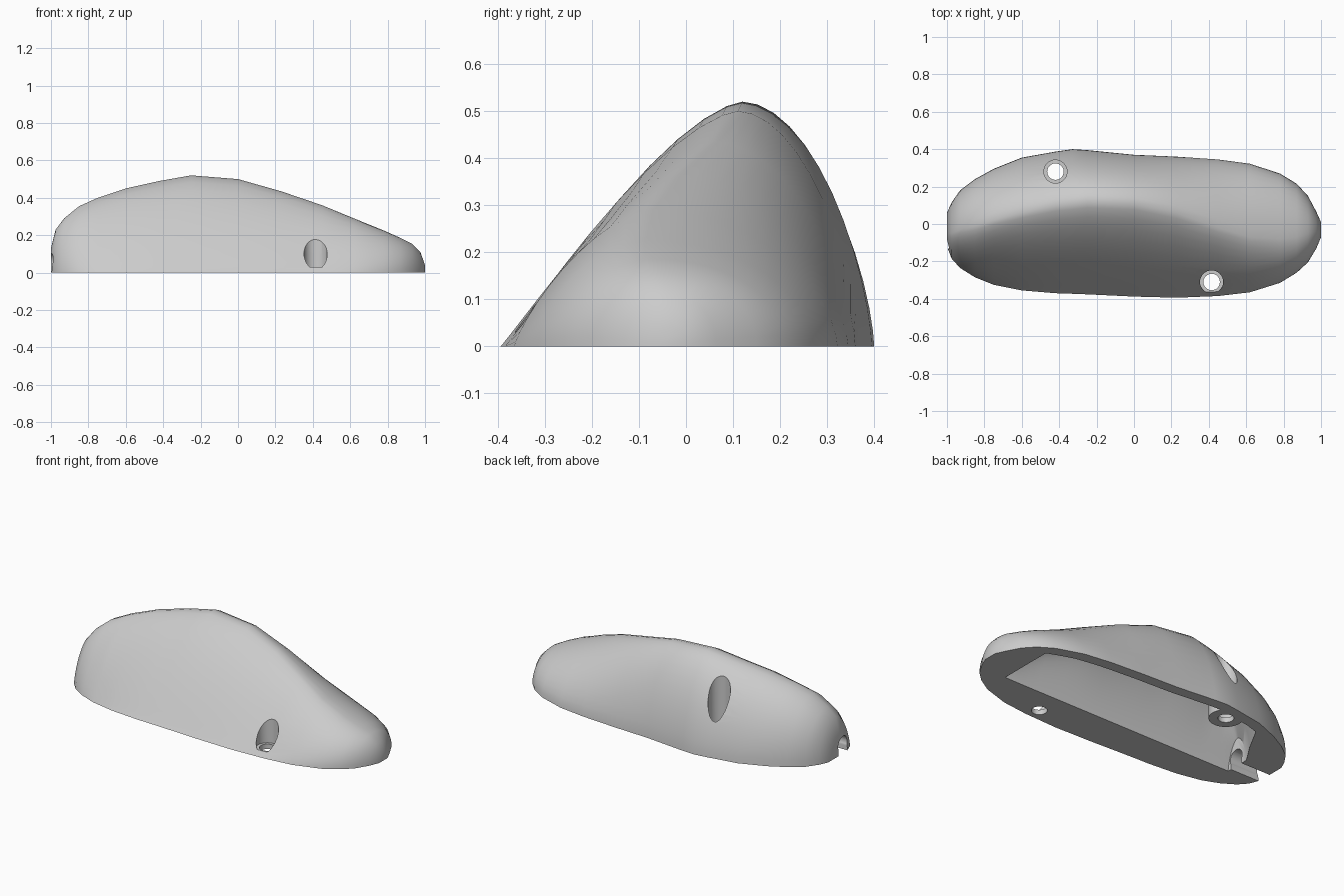
import bpy, bmesh, math
from mathutils import Matrix, Vector

old = bpy.data.objects.get("Cube")
if old:
    bpy.data.objects.remove(old, do_unlink=True)

grey = bpy.data.materials.new("light_grey")
grey.use_nodes = True
grey.diffuse_color = (0.6, 0.6, 0.6, 1)
grey.node_tree.nodes["Principled BSDF"].inputs["Base Color"].default_value = (0.6, 0.6, 0.6, 1)

# Stations along the length: x, front edge, back edge, ridge y, height
STATIONS = [
    (-1, -.12, .06, -.05, .13), (-.975, -.185, .115, -.05, .23),
    (-.93, -.235, .18, -.03, .29), (-.85, -.285, .24, -.01, .355),
    (-.75, -.325, .295, .02, .4), (-.6, -.355, .355, .06, .45),
    (-.42, -.37, .387, .1, .49), (-.33, -.373, .4, .11, .506),
    (-.25, -.376, .395, .12, .52),
    (0, -.388, .37, .11, .5), (.23, -.394, .36, .06, .435),
    (.45, -.385, .345, -.02, .36), (.62, -.365, .322, -.07, .29),
    (.78, -.315, .27, -.08, .225), (.87, -.26, .215, -.07, .185),
    (.93, -.205, .15, -.05, .155), (.975, -.13, .065, -.04, .11),
    (1, -.07, .01, -.03, .04),
]


def at(x):
    """Interpolated station values at x."""
    for a, b in zip(STATIONS, STATIONS[1:]):
        if x <= b[0]:
            f = (x - a[0]) / (b[0] - a[0])
            return [p + (q - p) * f for p, q in zip(a, b)]
    return list(STATIONS[-1])


def ramp(x, lo, hi):
    return min(1, max(0, (x - lo) / (hi - lo)))


def section(x, front, back, ridge, height, front_curve, back_curve, base=0, n=12):
    """Arch of two quarters meeting at the ridge; a curve is its (y, z) exponents."""
    pts = []
    for edge, (py, pz), steps in ((front, front_curve, range(n + 1)),
                                  (back, back_curve, range(n - 1, -1, -1))):
        for i in steps:
            a = i / n * math.pi / 2
            c = max(0, math.cos(a)) ** (2 / py)
            s = math.sin(a) ** (2 / pz)
            pts.append((x, ridge + (edge - ridge) * c, base + (height - base) * s))
    return pts


def finish(name, bm):
    bmesh.ops.recalc_face_normals(bm, faces=bm.faces)
    mesh = bpy.data.meshes.new(name)
    bm.to_mesh(mesh)
    bm.free()
    mesh.materials.append(grey)
    ob = bpy.data.objects.new(name, mesh)
    bpy.context.collection.objects.link(ob)
    return ob


def loft(name, sections):
    bm = bmesh.new()
    rings = [[bm.verts.new(p) for p in s] for s in sections]
    for r, q in zip(rings, rings[1:]):
        for i in range(len(r)):
            j = (i + 1) % len(r)
            bm.faces.new((r[i], r[j], q[j], q[i]))
    bm.faces.new(rings[0])
    bm.faces.new(rings[-1])
    return finish(name, bm)


def rod(name, start, end, radius, sides=32):
    bm = bmesh.new()
    a, b = Vector(start), Vector(end)
    turn = (b - a).to_track_quat("Z", "Y").to_matrix().to_4x4()
    bmesh.ops.create_cone(bm, cap_ends=True, segments=sides, radius1=radius,
                          radius2=radius, depth=(b - a).length,
                          matrix=Matrix.Translation((a + b) / 2) @ turn)
    return finish(name, bm)


def cut(target, cutter):
    mod = target.modifiers.new("cut", "BOOLEAN")
    mod.operation = "DIFFERENCE"
    mod.solver = "EXACT"
    mod.object = cutter
    bpy.context.view_layer.objects.active = target
    bpy.ops.object.modifier_apply(modifier=mod.name)
    bpy.data.objects.remove(cutter, do_unlink=True)


# Outer body: sloped front and ridge in the middle, rounder towards both ends
outer = []
for x, front, back, ridge, height in STATIONS:
    f = max(ramp(x, .52, .92), .5 * ramp(-x, .76, 1))
    b = ramp(abs(x), .5, .95)
    outer.append(section(x, front, back, ridge, height,
                         (1.5 + .5 * f, .95 + 1.05 * f), (1.9 + .2 * b, 1.48 + .6 * b)))
body = loft("shell_body", outer)

# Hollow underside, narrowing at the cable end, with a post left for each screw
inner = []
for i in range(21):
    x = -.8 + 1.59 * i / 20
    _, front, back, ridge, height = at(x)
    narrow = ramp(-x, .64, .78)
    inner.append(section(x, -.155, back - .065 - .2 * narrow,
                         max(ridge, -.07) - .08 * narrow,
                         (height - .09) * (1 - .4 * narrow),
                         (1.7, 1.6), (1.9, 1.6), base=-.02))
cavity = loft("cavity_cutter", inner)
SCREWS = [(-.42, .28), (.415, -.31)]
for x, y in SCREWS:
    cut(cavity, rod("post_cutter", (x, y, -.2), (x, y, .8), .095))
cut(body, cavity)

# Screw holes with wide counterbores
for x, y in SCREWS:
    cut(body, rod("counterbore_cutter", (x, y, .03), (x, y, .8), .062))
    cut(body, rod("screw_cutter", (x, y, -.2), (x, y, .2), .044))

# Cable slot through the end wall
cut(body, rod("cable_cutter", (-1.2, -.085, .055), (-.74, -.085, .055), .05))
bm = bmesh.new()
bmesh.ops.create_cube(bm, size=1, matrix=Matrix.Translation((-.97, -.085, 0))
                      @ Matrix.Diagonal((.46, .09, .11, 1)))
cut(body, finish("slot_cutter", bm))

bpy.ops.object.select_all(action="DESELECT")
body.select_set(True)
bpy.context.view_layer.objects.active = body
bpy.ops.object.shade_smooth_by_angle(angle=math.radians(35))
